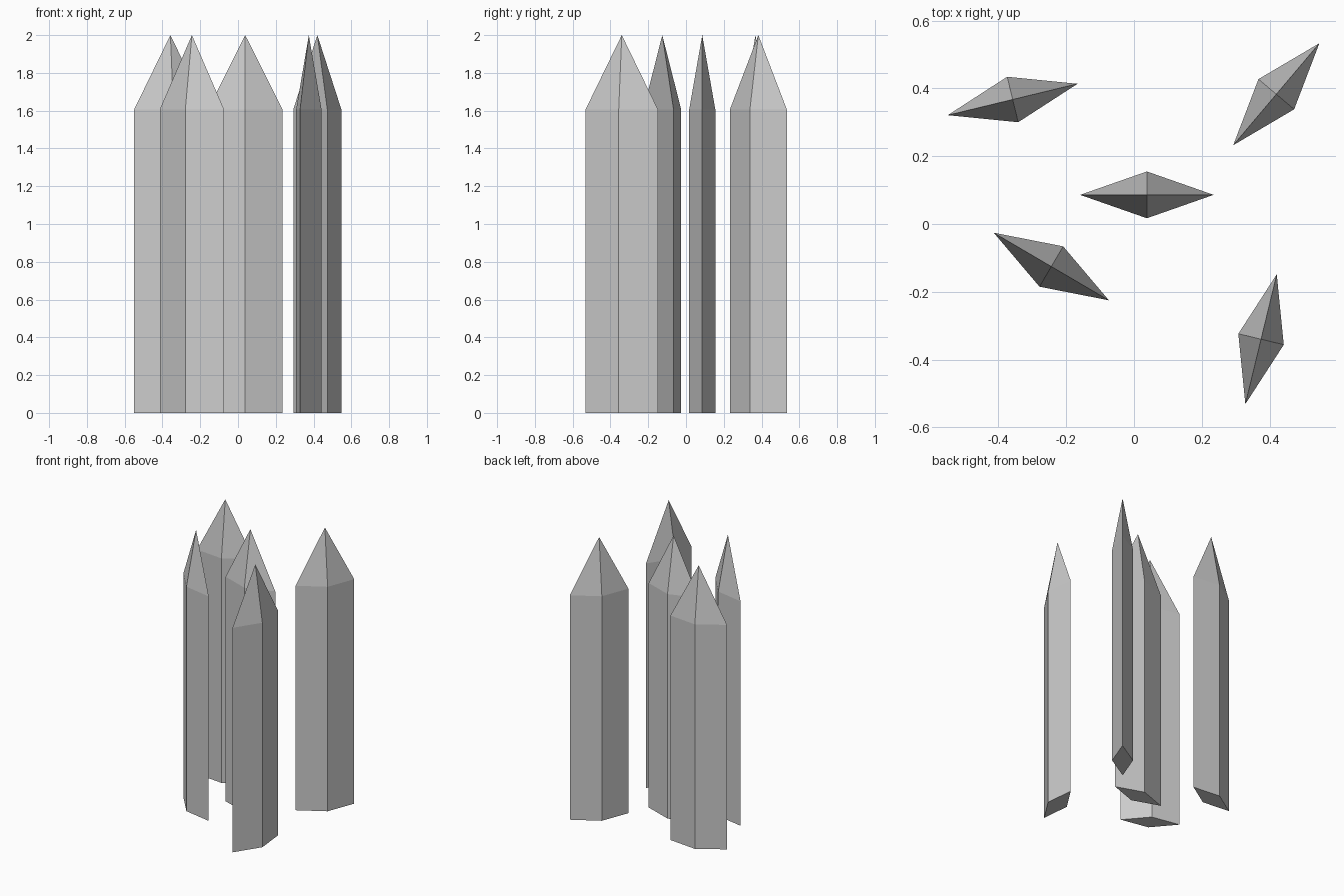
import bpy, bmesh
from math import radians

if "Cube" in bpy.data.objects:
    bpy.data.objects.remove(bpy.data.objects["Cube"])

HALF_LONG, HALF_SHORT = 0.197, 0.069
SHOULDER, TIP = 1.607, 2.0


def crystal(name, x, y, angle):
    """Diamond-section column, extruded up and closed with a pyramid tip."""
    bm = bmesh.new()
    section = [(HALF_LONG, 0), (0, HALF_SHORT), (-HALF_LONG, 0), (0, -HALF_SHORT)]
    low = [bm.verts.new((px, py, 0)) for px, py in section]
    high = [bm.verts.new((px, py, SHOULDER)) for px, py in section]
    tip = bm.verts.new((0, 0, TIP))
    bm.faces.new(low[::-1])
    for i in range(4):
        j = (i + 1) % 4
        bm.faces.new((low[i], low[j], high[j], high[i]))
        bm.faces.new((high[i], high[j], tip))
    mesh = bpy.data.meshes.new(name)
    bm.to_mesh(mesh)
    bm.free()
    ob = bpy.data.objects.new(name, mesh)
    ob.location = (x, y, 0)
    ob.rotation_euler.z = radians(angle)
    bpy.context.collection.objects.link(ob)


# Five separate crystals: position and turn about the vertical
crystal("crystal_centre", 0.038, 0.086, 0)
crystal("crystal_back_left", -0.358, 0.3675, 13.6)
crystal("crystal_back_right", 0.42, 0.383, 49.8)
crystal("crystal_front_left", -0.244, -0.1255, -30.4)
crystal("crystal_front_right", 0.375, -0.340, 76.4)
